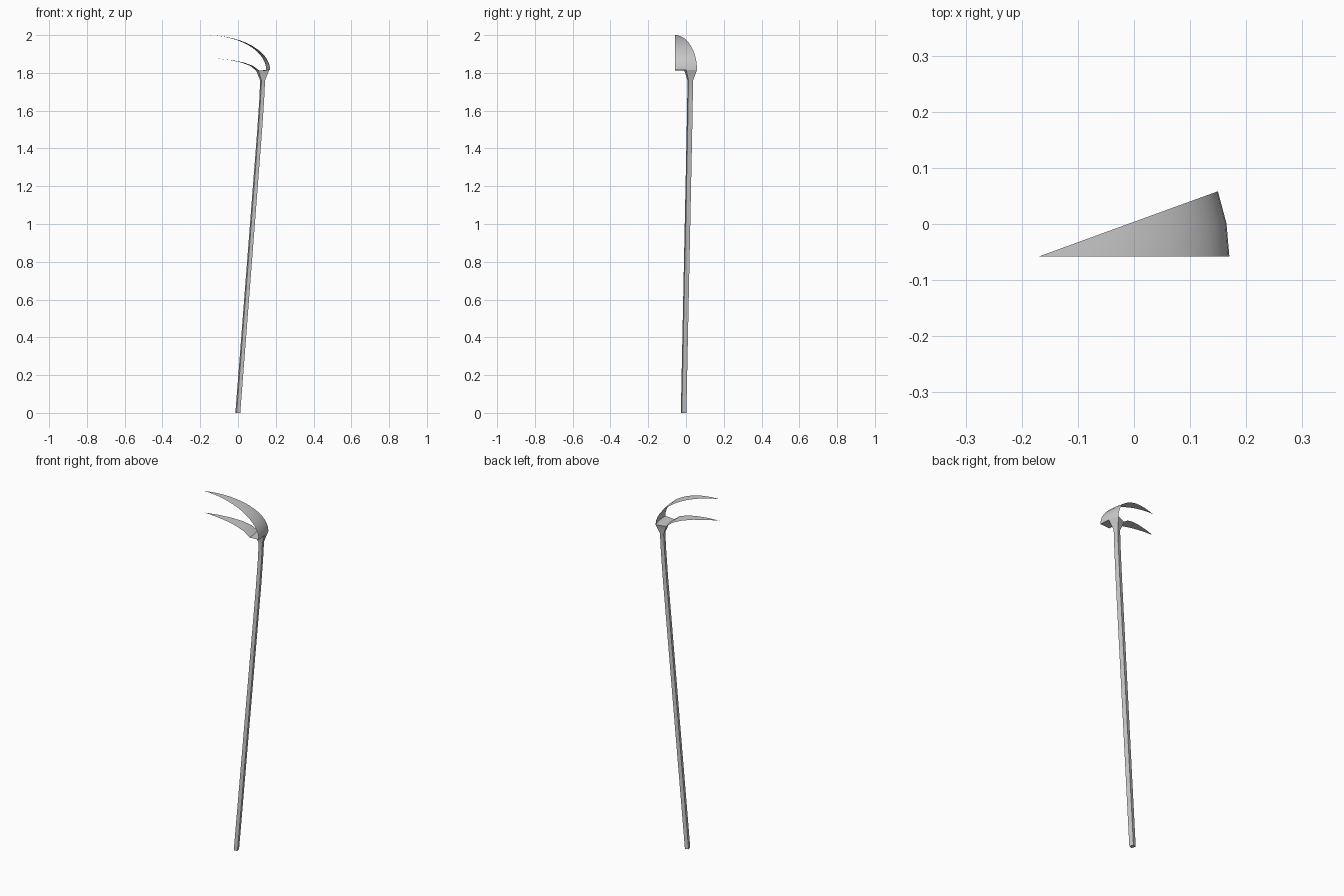
import bpy, math

if "Cube" in bpy.data.objects:
    bpy.data.objects.remove(bpy.data.objects["Cube"])

APEX = (-0.17, -0.058)      # axis of the dome that this wedge is cut from
ANGLES = [0, 10, 20]        # the wedge spans two 10 degree steps
R_OUT, R_IN, RIM_Z = 0.34, 0.283, 1.815


def polar(r, deg, z, side=0.0):
    a = math.radians(deg)
    return (APEX[0] + r * math.cos(a) - side * math.sin(a),
            APEX[1] + r * math.sin(a) + side * math.cos(a), z)


def make(name, verts, faces, angle=40):
    mesh = bpy.data.meshes.new(name)
    mesh.from_pydata(verts, [], faces)
    mesh.update()
    ob = bpy.data.objects.new(name, mesh)
    bpy.context.collection.objects.link(ob)
    bpy.ops.object.select_all(action='DESELECT')
    ob.select_set(True)
    bpy.context.view_layer.objects.active = ob
    bpy.ops.object.shade_smooth_by_angle(angle=math.radians(angle))
    return ob


def wedge(name, profile, flip=False):
    """Revolve an (r, z) profile through the wedge angles."""
    verts, faces, rows = [], [], []
    for r, z in profile:
        if r == 0:
            verts.append(polar(0, 0, z))
            rows.append([len(verts) - 1] * len(ANGLES))
        else:
            rows.append([len(verts) + i for i in range(len(ANGLES))])
            verts += [polar(r, a, z) for a in ANGLES]
    for p, q in zip(rows, rows[1:]):
        for i in range(len(ANGLES) - 1):
            f = list(dict.fromkeys([p[i], q[i], q[i + 1], p[i + 1]]))
            faces.append(f[::-1] if flip else f)
    return make(name, verts, faces)


# Outer dome shell, a quarter ellipse
N = 14
outer = [(R_OUT * math.sin(t), RIM_Z + (2 - RIM_Z) * math.cos(t))
         for t in (i / N * math.pi / 2 for i in range(N + 1))]
outer[0] = (0, 2.0)
wedge("dome_outer_shell", outer)

# Shallow inner ceiling
inner = [(0, 1.878), (0.07, 1.875), (0.14, 1.867), (0.2, 1.855),
         (0.25, 1.837), (R_IN, 1.812)]
wedge("dome_inner_ceiling", inner, flip=True)

# Flat rim joining the two shells
wedge("dome_rim", [(R_OUT, RIM_Z), (R_IN, 1.812)])

# Leaning leg that flares into one rim segment
verts = [polar(R_IN, 10, 1.812), polar(R_OUT, 10, RIM_Z),
         polar(R_OUT, 20, RIM_Z), polar(R_IN, 20, 1.812)]
for r, z in [(0.311, 1.76), (0.306, 1.66), (0.295, 1.5), (0.175, 0.0)]:
    verts += [polar(r + dr, 15, z, s) for dr, s in
              [(-0.01, -0.0125), (0.01, -0.0125), (0.01, 0.0125), (-0.01, 0.0125)]]
faces = [(4 * k + i, 4 * k + 4 + i, 4 * k + 4 + (i + 1) % 4, 4 * k + (i + 1) % 4)
         for k in range(4) for i in range(4)]
faces.append((19, 18, 17, 16))
make("leaning_leg", verts, faces, 30)
